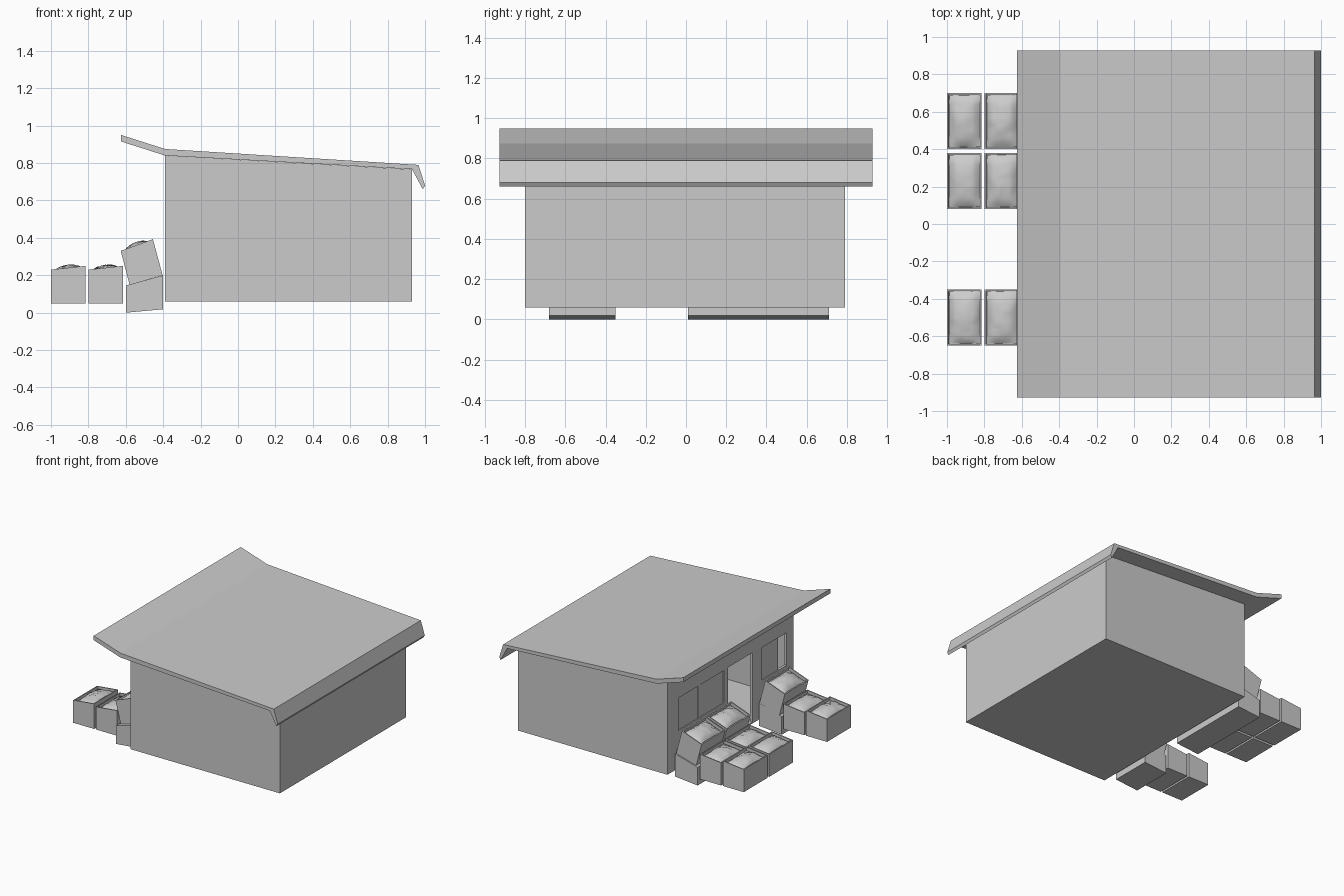
import bpy, bmesh, random
from mathutils import Vector

random.seed(4)
if "Cube" in bpy.data.objects:
    bpy.data.objects.remove(bpy.data.objects["Cube"], do_unlink=True)

grey = bpy.data.materials.new("plain_grey")
grey.use_nodes = True
grey.diffuse_color = (0.6, 0.6, 0.6, 1)
grey.node_tree.nodes["Principled BSDF"].inputs["Base Color"].default_value = (0.6, 0.6, 0.6, 1)


def add_object(name, bm):
    bmesh.ops.recalc_face_normals(bm, faces=bm.faces)
    mesh = bpy.data.meshes.new(name)
    bm.to_mesh(mesh)
    bm.free()
    mesh.materials.append(grey)
    obj = bpy.data.objects.new(name, mesh)
    bpy.context.collection.objects.link(obj)
    return obj


def prism_mesh(profile, y0, y1):
    """Extrude an x-z outline along y."""
    bm = bmesh.new()
    near = [bm.verts.new((x, y0, z)) for x, z in profile]
    far = [bm.verts.new((x, y1, z)) for x, z in profile]
    bm.faces.new(near)
    bm.faces.new(far[::-1])
    n = len(profile)
    for i in range(n):
        j = (i + 1) % n
        bm.faces.new((near[i], far[i], far[j], near[j]))
    bmesh.ops.recalc_face_normals(bm, faces=bm.faces)
    return bm


def prism(name, profile, y0, y1):
    return add_object(name, prism_mesh(profile, y0, y1))


def box(name, x0, x1, y0, y1, z0, z1):
    return prism(name, [(x0, z0), (x1, z0), (x1, z1), (x0, z1)], y0, y1)


def cut(target, cutter):
    cutter.hide_render = True
    cutter.hide_viewport = True
    cutter.display_type = 'WIRE'
    mod = target.modifiers.new(cutter.name, 'BOOLEAN')
    mod.operation = 'DIFFERENCE'
    mod.solver = 'EXACT'
    mod.object = cutter


# Hollow hut with a sloping top
hut = prism("hut_walls", [(-0.39, 0.06), (0.93, 0.06), (0.93, 0.766), (-0.39, 0.84)], -0.8, 0.79)
cut(hut, prism("room_cutter", [(-0.37, 0.07), (0.91, 0.07), (0.91, 0.75), (-0.37, 0.82)], -0.78, 0.77))

# Shop side: doorway and two windows
openings = {"door": (-0.28, 0.03, 0.07, 0.625),
            "wide_window": (0.08, 0.65, 0.36, 0.62),
            "small_window": (-0.71, -0.4, 0.36, 0.62)}
for name, (y0, y1, z0, z1) in openings.items():
    cut(hut, box(name + "_cutter", -0.45, -0.33, y0, y1, z0, z1))

# Window panes, the small one slid partly open
for name, y0, y1 in (("left_pane", 0.40, 0.65), ("middle_pane", 0.08, 0.38), ("right_pane", -0.61, -0.4)):
    box(name, -0.383, -0.375, y0, y1, 0.36, 0.62)
box("window_mullion", -0.388, -0.372, 0.38, 0.40, 0.36, 0.62)

# Roof sheet with an upturned eave and a folded rear lip
prism("roof", [(-0.625, 0.95), (-0.39, 0.875), (0.965, 0.79), (1.0, 0.68),
               (0.988, 0.66), (0.93, 0.767), (-0.39, 0.84), (-0.625, 0.915)], -0.927, 0.927)


def mound(name, a, b, y0, y1, normal):
    """Lumpy heap of goods filling the top opening between a and b."""
    bm = bmesh.new()
    nu, nv = 8, 12
    rows = []
    for i in range(nu + 1):
        u = i / nu
        row = []
        for j in range(nv + 1):
            v = j / nv
            dome = (16 * u * (1 - u) * v * (1 - v)) ** 0.6
            lump = random.uniform(-0.004, 0.004) if dome > 0 else 0
            p = a.lerp(b, u) + normal * (-0.022 + 0.036 * dome + lump)
            row.append(bm.verts.new((p.x, y0 + (y1 - y0) * v, p.z)))
        rows.append(row)
    for i in range(nu):
        for j in range(nv):
            f = bm.faces.new((rows[i][j], rows[i + 1][j], rows[i + 1][j + 1], rows[i][j + 1]))
            f.smooth = True
    obj = add_object(name, bm)
    if obj.data.polygons[0].normal.z < 0:
        obj.data.flip_normals()


def crate(name, profile, y0, y1):
    """Open crate: the last two outline points form the top rim."""
    bm = prism_mesh(profile, y0, y1)
    tr, tl = (Vector((x, 0, z)) for x, z in profile[2:])
    along = (tr - tl).normalized()
    normal = Vector((-along.z, 0, along.x))
    top = max(bm.faces, key=lambda f: f.normal.dot(normal))
    bmesh.ops.inset_region(bm, faces=[top], thickness=0.012)
    inner = bmesh.ops.extrude_discrete_faces(bm, faces=[top])["faces"][0]
    bmesh.ops.translate(bm, verts=inner.verts, vec=normal * -0.03)
    add_object(name, bm)
    mound(name + "_goods", tl + along * 0.012, tr - along * 0.012, y0 + 0.012, y1 - 0.012, normal)


# Rows of crates: two on the ground and one tilted on a bench
tilted = [(-0.58, 0.15), (-0.403, 0.2), (-0.455, 0.393), (-0.627, 0.33)]
for label, y0 in (("left", 0.4), ("middle", 0.08), ("right", -0.65)):
    y1 = y0 + 0.3
    for place, x in (("outer", -1.0), ("inner", -0.8)):
        crate(f"{label}_{place}_crate",
              [(x, 0.05), (x + 0.185, 0.05), (x + 0.185, 0.25), (x, 0.23)], y0, y1)
    crate(f"{label}_tilted_crate", tilted, y0, y1)

# Benches under the tilted crates
bench = [(-0.6, 0.0), (-0.4, 0.018), (-0.4, 0.2), (-0.6, 0.145)]
prism("long_bench", bench, 0.01, 0.71)
prism("short_bench", bench, -0.68, -0.35)
